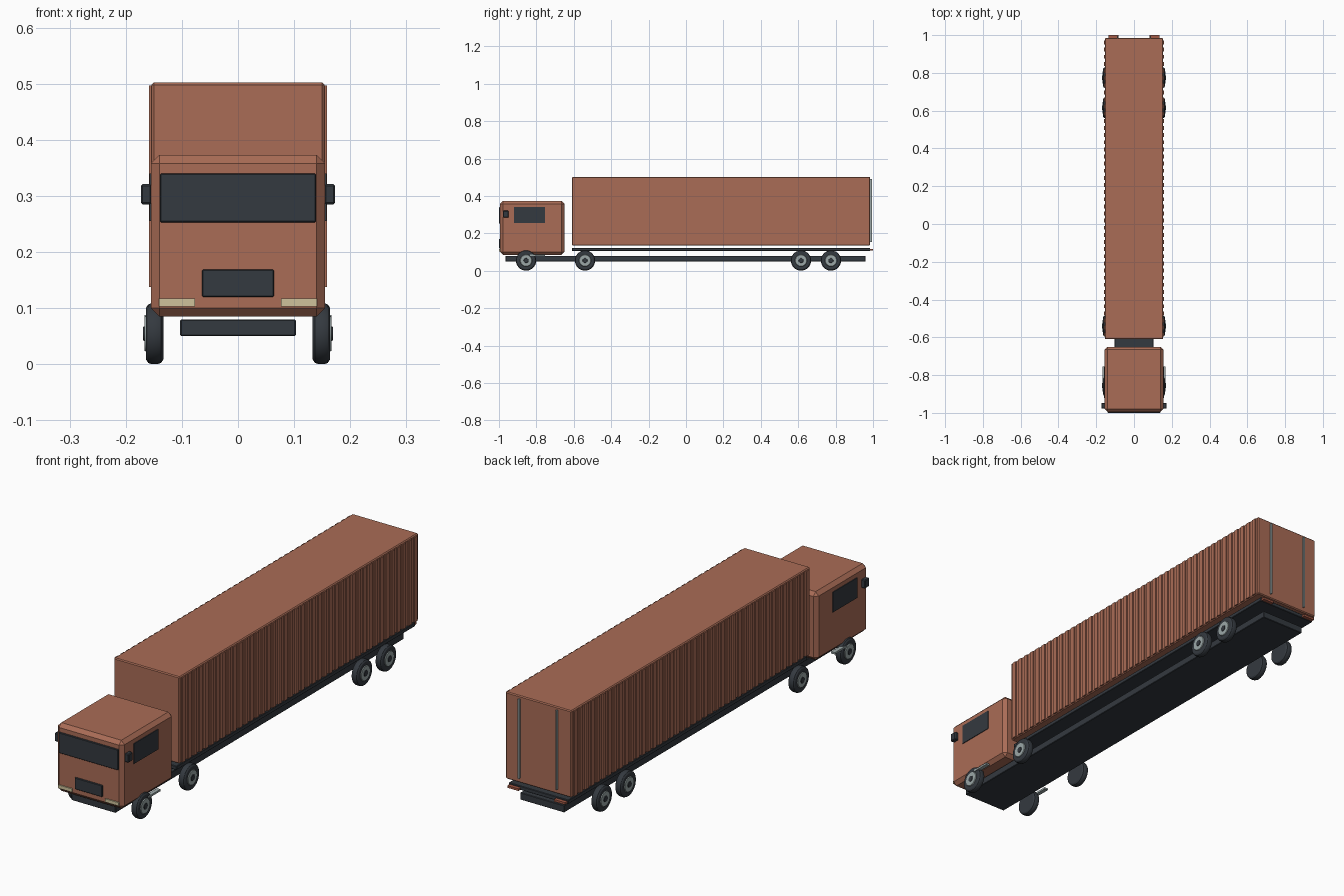
import bpy, bmesh, math
from mathutils import Matrix

if "Cube" in bpy.data.objects:
    bpy.data.objects.remove(bpy.data.objects["Cube"])


def material(name, rgb):
    m = bpy.data.materials.new(name)
    m.diffuse_color = (*rgb, 1)
    m.use_nodes = True
    m.node_tree.nodes["Principled BSDF"].inputs["Base Color"].default_value = m.diffuse_color
    return m


RUST = material("rust paint", (0.40, 0.15, 0.093))
DARK = material("dark frame", (0.034, 0.041, 0.050))
STEEL = material("pale steel", (0.33, 0.39, 0.39))
LAMP = material("lamp cream", (0.62, 0.54, 0.33))
TAIL = material("tail lamp", (0.36, 0.10, 0.06))


def finish(name, bm, mats):
    bmesh.ops.recalc_face_normals(bm, faces=bm.faces)
    me = bpy.data.meshes.new(name)
    bm.to_mesh(me)
    bm.free()
    ob = bpy.data.objects.new(name, me)
    bpy.context.collection.objects.link(ob)
    for m in mats:
        me.materials.append(m)
    return ob


def add_box(bm, x, y, z):
    size = [b - a for a, b in (x, y, z)]
    mid = [(a + b) / 2 for a, b in (x, y, z)]
    bmesh.ops.create_cube(bm, size=1, matrix=Matrix.Translation(mid) @ Matrix.Diagonal((*size, 1)))


def box(name, x, y, z, mat, bevel=0):
    bm = bmesh.new()
    add_box(bm, x, y, z)
    if bevel:
        bmesh.ops.bevel(bm, geom=bm.edges[:], offset=bevel, segments=1, affect='EDGES')
    return finish(name, bm, [mat])


def pair(name, x, y, z, mat, bevel=0):
    box("right_" + name, x, y, z, mat, bevel)
    box("left_" + name, (-x[1], -x[0]), y, z, mat, bevel)


# Frame and load deck
box("chassis", (-0.103, 0.103), (-0.965, 0.96), (0.05, 0.08), DARK, 0.002)
box("load_deck", (-0.14, 0.14), (-0.61, 0.985), (0.105, 0.122), DARK, 0.002)

# Container with ribbed sides
box("container", (-0.154, 0.154), (-0.61, 0.985), (0.135, 0.502), RUST, 0.004)
bm = bmesh.new()
COUNT = 42
pitch = 1.585 / COUNT
for i in range(COUNT):
    y = -0.605 + (i + 0.5) * pitch
    for s in (-1, 1):
        add_box(bm, sorted((s * 0.152, s * 0.159)), (y - pitch * 0.27, y + pitch * 0.27), (0.138, 0.497))
finish("container_ribs", bm, [RUST])

# Rear door bars and tail lamps
pair("door_bar", (0.085, 0.091), (0.983, 0.994), (0.155, 0.49), STEEL)
pair("tail_lamp", (0.083, 0.135), (0.984, 1.0), (0.107, 0.116), TAIL)

# Cab and its fittings
box("cab", (-0.155, 0.155), (-0.994, -0.65), (0.085, 0.373), RUST, 0.015)
box("windscreen", (-0.139, 0.139), (-1.0, -0.992), (0.253, 0.34), DARK, 0.002)
box("grille", (-0.064, 0.064), (-1.0, -0.992), (0.12, 0.169), DARK, 0.002)
pair("headlight", (0.077, 0.141), (-0.999, -0.990), (0.103, 0.117), LAMP)
pair("side_window", (0.150, 0.158), (-0.92, -0.755), (0.255, 0.34), DARK)
pair("mirror", (0.154, 0.173), (-0.978, -0.948), (0.285, 0.321), DARK, 0.003)
pair("cab_step", (0.150, 0.167), (-0.835, -0.755), (0.080, 0.088), STEEL)

# Wheels: a profile of (radius, offset, material) spun around the axle
PROFILE = [(0.0, 0.133, 0), (0.046, 0.133, 0), (0.052, 0.137, 0), (0.054, 0.143, 0),
           (0.054, 0.155, 0), (0.052, 0.160, 0), (0.046, 0.164, 0), (0.032, 0.164, 1),
           (0.030, 0.167, 1), (0.013, 0.167, 0), (0.012, 0.169, 0), (0.0, 0.169, 0)]
SIDES = 28


def wheel(name, side, y):
    bm = bmesh.new()
    rings = []
    for r, off, m in PROFILE:
        n = SIDES if r else 1
        rings.append([bm.verts.new((side * off, y + r * math.cos(a), 0.0545 + r * math.sin(a)))
                      for a in (2 * math.pi * k / SIDES for k in range(n))])
    for j in range(len(rings) - 1):
        p, q = rings[j], rings[j + 1]
        for k in range(SIDES):
            n = (k + 1) % SIDES
            if len(p) == 1:
                vs = (p[0], q[k], q[n])
            elif len(q) == 1:
                vs = (p[k], q[0], p[n])
            else:
                vs = (p[k], q[k], q[n], p[n])
            bm.faces.new(vs).material_index = PROFILE[j][2]
    ob = finish(name, bm, [DARK, STEEL])
    bpy.ops.object.select_all(action='DESELECT')
    ob.select_set(True)
    bpy.context.view_layer.objects.active = ob
    bpy.ops.object.shade_smooth_by_angle(angle=math.radians(30))


for i, y in enumerate((-0.855, -0.54, 0.615, 0.775), 1):
    wheel(f"right_wheel_{i}", 1, y)
    wheel(f"left_wheel_{i}", -1, y)
